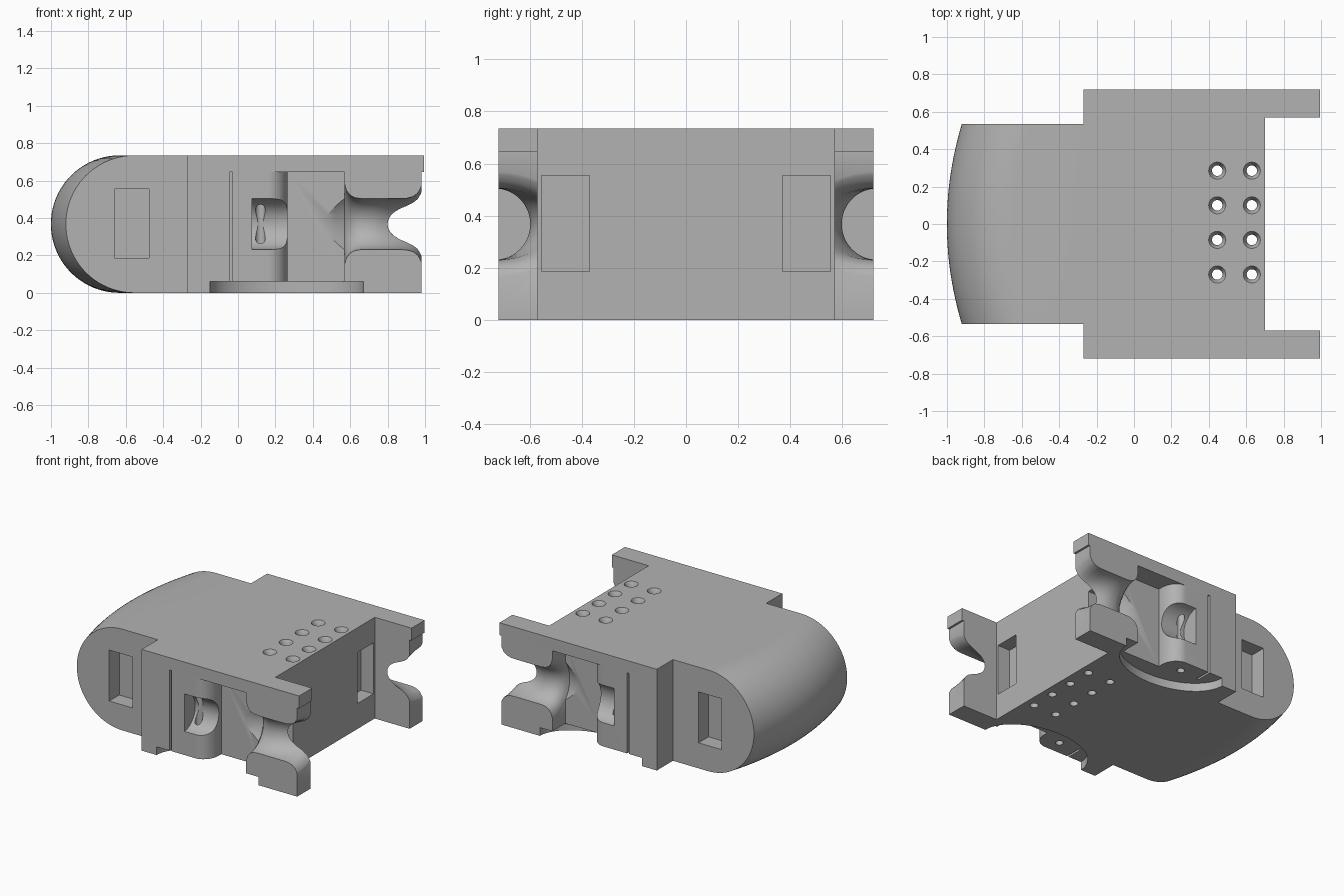
import bpy, bmesh, math

cube = bpy.data.objects.get("Cube")
if cube:
    bpy.data.objects.remove(cube, do_unlink=True)

H = 0.735          # overall height
MID = H / 2
grey = bpy.data.materials.new("matte_grey")
grey.use_nodes = True
grey.diffuse_color = (0.45, 0.45, 0.45, 1)
grey.node_tree.nodes["Principled BSDF"].inputs["Base Color"].default_value = (0.45, 0.45, 0.45, 1)


def loft(name, rings):
    """Solid skinned through equal-length closed rings, capped at both ends."""
    bm = bmesh.new()
    rows = [[bm.verts.new(p) for p in ring] for ring in rings]
    n = len(rows[0])
    for a, b in zip(rows, rows[1:]):
        for i in range(n):
            j = (i + 1) % n
            bm.faces.new((a[i], a[j], b[j], b[i]))
    bm.faces.new(rows[0])
    bm.faces.new(rows[-1])
    bmesh.ops.recalc_face_normals(bm, faces=bm.faces)
    mesh = bpy.data.meshes.new(name)
    bm.to_mesh(mesh)
    bm.free()
    mesh.materials.append(grey)
    ob = bpy.data.objects.new(name, mesh)
    bpy.context.collection.objects.link(ob)
    return ob


def prism(name, plan, z0, z1):
    return loft(name, [[(x, y, z) for x, y in plan] for z in (z0, z1)])


def box(name, x0, x1, y0, y1, z0, z1):
    return prism(name, [(x0, y0), (x1, y0), (x1, y1), (x0, y1)], z0, z1)


def oval(cx, cy, rx, ry, n=48):
    return [(cx + rx * math.cos(2 * math.pi * i / n),
             cy + ry * math.sin(2 * math.pi * i / n)) for i in range(n)]


def lathe(name, cx, cy, steps, n=24):
    return loft(name, [[(x, y, z) for x, y in oval(cx, cy, r, r, n)] for r, z in steps])


def combine(tool, operation):
    mod = housing.modifiers.new("shape", "BOOLEAN")
    mod.operation = operation
    mod.solver = "EXACT"
    mod.object = tool
    bpy.context.view_layer.objects.active = housing
    bpy.ops.object.modifier_apply(modifier=mod.name)
    bpy.data.objects.remove(tool, do_unlink=True)


def cut(tool):
    combine(tool, "DIFFERENCE")


# Housing: H-shaped plan with two arms at the +x end
half = [(-0.27, 0.72), (0.98, 0.72), (0.98, 0.57), (0.7, 0.57)]
plan = half + [(x, -y) for x, y in reversed(half)]
housing = prism("housing", plan, 0, H)

# Rounded nose, bowed across its width
rings = []
for i in range(33):
    y = -0.535 + 1.07 * i / 32
    cx = -0.633 + 0.08 * (y / 0.535) ** 2
    ring = [(-0.1, y, 0)]
    for k in range(41):
        a = math.pi * k / 40
        ring.append((cx - MID * math.sin(a), y, MID - MID * math.cos(a)))
    rings.append(ring + [(-0.1, y, H)])
combine(loft("nose", rings), "UNION")

# Cable channel stations: x, depth radius, height radius
channel = [(0.075, 0.137, 0.137), (0.4, 0.137, 0.137), (0.45, 0.16, 0.16),
           (0.52, 0.19, 0.19), (0.57, 0.215, 0.215), (0.58, 0.195, 0.18),
           (0.6, 0.17, 0.155), (0.625, 0.152, 0.142), (0.66, 0.14, 0.137),
           (0.72, 0.137, 0.137), (0.76, 0.148, 0.137), (0.8, 0.165, 0.137),
           (0.85, 0.195, 0.137), (0.9, 0.23, 0.138), (0.935, 0.26, 0.147),
           (0.96, 0.28, 0.165), (0.975, 0.295, 0.19), (0.99, 0.31, 0.225)]

for s in (1, -1):
    # Lip on the arm tip
    combine(box("arm_lip", 0.9, 0.995, s * 0.57, s * 0.72, 0.645, H), "UNION")
    # Oval relief under the side
    cut(prism("relief", oval(0.26, s * 0.72, 0.41, 0.27, 64), -0.05, 0.06))
    # Side pocket beside a rounded post
    post = [(0.16 + 0.105 * math.sin(a), s * (0.6 + 0.12 * math.cos(a)))
            for a in (math.pi / 2 * k / 12 for k in range(13))]
    pocket = [(0.16, s * 0.8)] + post + [(0.265, s * 0.57), (0.57, s * 0.57), (0.57, s * 0.8)]
    cut(prism("pocket", pocket, 0.03, 0.645))
    # Narrow slot
    cut(box("slot", -0.045, -0.03, s * 0.6, s * 0.8, 0.03, 0.645))
    # Flared cable channel
    cut(loft("channel", [[(x, y, z) for y, z in oval(s * 0.735, MID, ry, rz, 64)]
                         for x, ry, rz in channel]))
    # Pin hole through the channel
    cut(lathe("pin_hole", 0.12, s * 0.62, [(0.026, 0.03), (0.026, 0.6)]))
    # Rectangular sockets in the nose side and the end face
    cut(box("side_socket", -0.66, -0.475, s * 0.42, s * 0.6, 0.185, 0.555))
    cut(box("end_socket", 0.6, 0.8, s * 0.37, s * 0.555, 0.185, 0.555))

# Countersunk through holes in two rows
for x in (0.445, 0.63):
    for k in range(4):
        cut(lathe("screw_hole", x, -0.27 + 0.185 * k,
                  [(0.028, -0.1), (0.028, 0.69), (0.033, 0.712),
                   (0.046, H), (0.046, 0.8)]))

# Smooth the curved faces, keep edges crisp
bpy.ops.object.select_all(action="DESELECT")
housing.select_set(True)
bpy.context.view_layer.objects.active = housing
bpy.ops.object.shade_smooth_by_angle(angle=math.radians(30))
